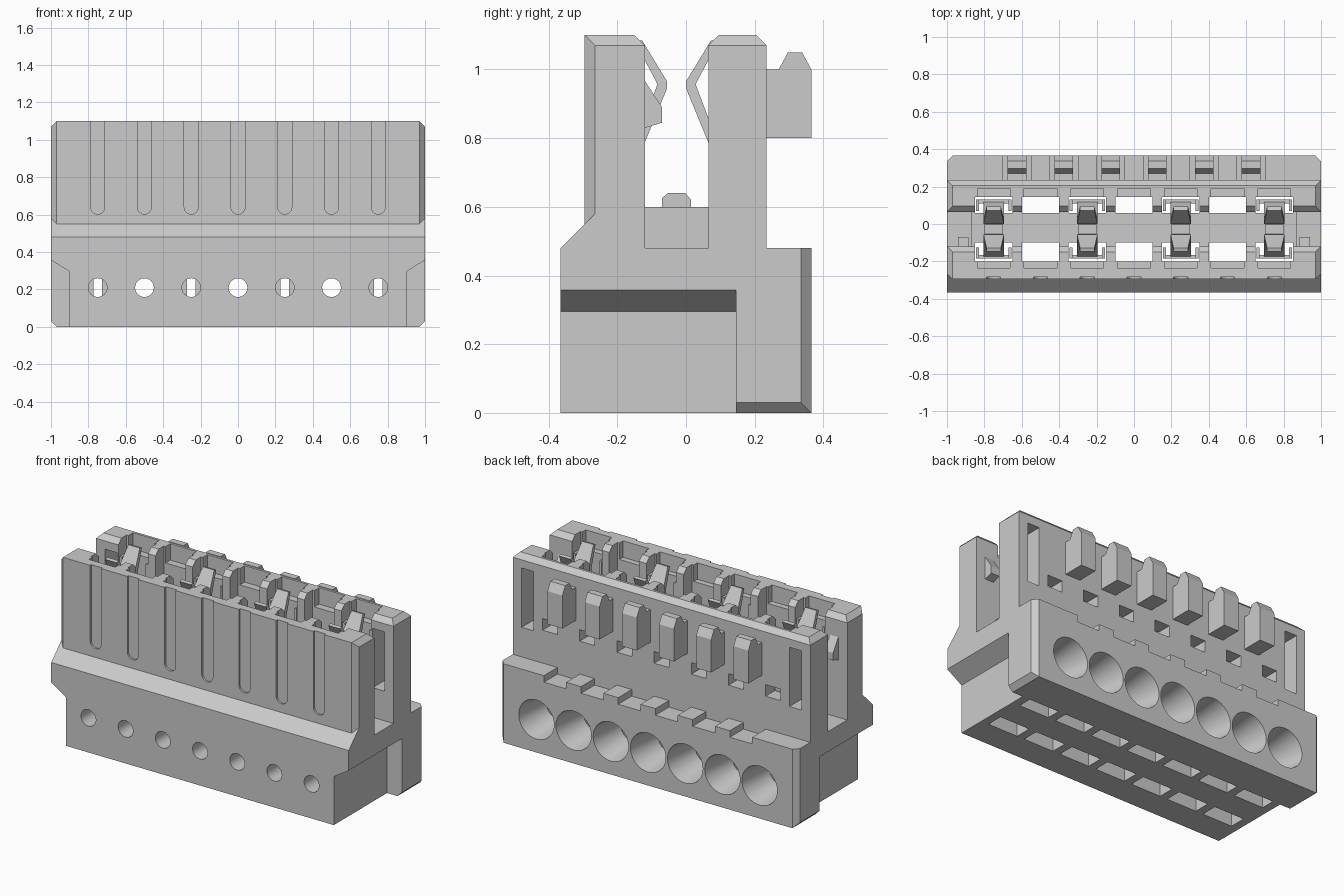
import bpy, bmesh, math
from mathutils import Vector

cube = bpy.data.objects.get("Cube")
if cube:
    bpy.data.objects.remove(cube, do_unlink=True)

grey = bpy.data.materials.new("light_grey")
grey.use_nodes = True
grey.diffuse_color = (0.6, 0.6, 0.6, 1)
grey.node_tree.nodes["Principled BSDF"].inputs["Base Color"].default_value = (0.6, 0.6, 0.6, 1)

PITCH = [0.25 * i for i in range(-3, 4)]
BETWEEN = [0.25 * i + 0.125 for i in range(-3, 3)]


def prism(bm, pts, axis, lo, hi):
    """Extrude a 2D outline along an axis (the pair keeps x, y, z order)."""
    def place(p, d):
        c = list(p)
        c.insert("xyz".index(axis), d)
        return bm.verts.new(c)
    a = [place(p, lo) for p in pts]
    b = [place(p, hi) for p in pts]
    n = len(pts)
    faces = [bm.faces.new(a), bm.faces.new(b[::-1])]
    faces += [bm.faces.new((a[i], b[i], b[(i + 1) % n], a[(i + 1) % n])) for i in range(n)]
    bmesh.ops.recalc_face_normals(bm, faces=faces)
    return a + b


def box(bm, x0, x1, y0, y1, z0, z1):
    return prism(bm, [(x0, y0), (x1, y0), (x1, y1), (x0, y1)], "z", z0, z1)


def disc(cx, cz, r, n=32, start=0.0, sweep=2 * math.pi):
    return [(cx + r * math.cos(start + sweep * i / n), cz + r * math.sin(start + sweep * i / n))
            for i in range(n)]


def make(name, bm):
    mesh = bpy.data.meshes.new(name)
    bm.to_mesh(mesh)
    bm.free()
    mesh.materials.append(grey)
    ob = bpy.data.objects.new(name, mesh)
    bpy.context.collection.objects.link(ob)
    return ob


def cut(target, bm):
    """Subtract the pieces in bm from the target, then drop the cutter."""
    cutter = make("cutter", bm)
    mod = target.modifiers.new("cut", "BOOLEAN")
    mod.operation, mod.solver, mod.object = "DIFFERENCE", "EXACT", cutter
    dg = bpy.context.evaluated_depsgraph_get()
    dg.update()
    mesh = bpy.data.meshes.new_from_object(target.evaluated_get(dg))
    target.modifiers.clear()
    target.data = mesh
    bpy.data.objects.remove(cutter, do_unlink=True)


# Housing: side profile with two tall walls and a channel between
bm = bmesh.new()
prism(bm, [(-.365, 0), (.365, 0), (.365, .48), (.235, .48), (.235, 1.07), (.205, 1.1),
           (.095, 1.1), (.065, 1.07), (.065, .6), (-.12, .6), (-.12, 1.07), (-.15, 1.1),
           (-.295, 1.1), (-.295, .55), (-.365, .48)], "x", -1, 1)
housing = make("housing", bm)

# End shaping, both sides: undercut, chamfers, lowered channel floor
END_CUTS = [
    ([(.9, -.1), (1.1, -.1), (1.1, .42), (.9, .295)], "y", -.5, .145),
    ([(.94, -.03), (1.05, -.03), (1.05, .08)], "y", .1, .5),
    ([(1.05, .285), (1.05, .385), (.95, .385)], "z", -.1, 1.2),
    ([(1.05, -.215), (.95, -.315), (1.05, -.315)], "z", .5, 1.2),
    ([(1.05, 1.02), (1.05, 1.12), (.95, 1.12)], "y", -.5, .5),
    ([(.87, -.12), (1.1, -.12), (1.1, .065), (.87, .065)], "z", .48, .8),
]
for k, (pts, axis, lo, hi) in enumerate(END_CUTS):
    bm = bmesh.new()
    for s in (-1, 1):
        verts = prism(bm, [(s * p[0], p[1]) for p in pts], axis, lo, hi)
        if k == 3:  # wall corner chamfer ends on the front slope
            for v in verts:
                if v.co.z < 1:
                    v.co.z = v.co.y + .845
    cut(housing, bm)

# Contact pockets running through to the underside
bm = bmesh.new()
for x in PITCH:
    box(bm, x - .1, x + .1, .06, .145, -.1, 1.2)
    box(bm, x - .1, x + .1, -.2, -.1, -.1, 1.2)
cut(housing, bm)

# Lead-in recesses at the pocket mouths
bm = bmesh.new()
for x in PITCH:
    box(bm, x - .088, x + .088, .1, .19, 1.0, 1.2)
    box(bm, x - .088, x + .088, -.235, -.15, 1.0, 1.2)
cut(housing, bm)

# Front grooves with rounded lower ends
bm = bmesh.new()
for x in PITCH:
    arc = disc(x, .64, .0375, 12, math.pi, math.pi) + [(x + .0375, .64)]
    prism(bm, arc + [(x + .0375, 1.2), (x - .0375, 1.2)], "y", -.4, -.283)
cut(housing, bm)

# Front test holes
bm = bmesh.new()
for x in PITCH:
    prism(bm, disc(x, .21, .05), "y", -.5, .2)
cut(housing, bm)

# Rear wire funnels
bm = bmesh.new()
for x in PITCH:
    for v in prism(bm, disc(x, .2, .12, 40), "y", .12, .375):
        if v.co.y < .2:
            v.co.x = x + (v.co.x - x) * .7
            v.co.z = .2 + (v.co.z - .2) * .7
cut(housing, bm)

# Rear wall windows, end slots and shelf notches
bm = bmesh.new()
for x in PITCH:
    box(bm, x - .05, x + .05, .11, .3, .68, .75)
for x in (-.9, .9):
    box(bm, x - .04, x + .04, 0, .3, .66, 1.02)
for x in BETWEEN:
    box(bm, x - .075, x + .075, .235, .4, .44, .55)
cut(housing, bm)

# Rear coding tabs
bm = bmesh.new()
for x in BETWEEN:
    prism(bm, [(.23, .8), (.365, .8), (.365, 1.0), (.338, 1.05), (.297, 1.05),
               (.27, 1.0), (.23, 1.0)], "x", x - .05, x + .05)
tabs = make("rear_tabs", bm)

# Latch wedges inside the front wall
bm = bmesh.new()
for x in (-.912, .912):
    prism(bm, [(-.125, .975), (-.07, .89), (-.07, .845), (-.125, .828)], "x", x - .028, x + .028)
latches = make("latch_wedges", bm)

# Spring contacts: bent arms, legs, side plates and a centre pad
bm = bmesh.new()
ARM = [(-.18, .7), (-.16, .69), (-.055, .945), (-.055, .965), (-.128, 1.085), (-.148, 1.08),
       (-.083, .957)]
for x in (-.75, -.25, .25, .75):
    for side in (1, -1):
        def my(y):
            return y if side == 1 else -.055 - y
        for v in prism(bm, [(my(y), z) for y, z in ARM], "x", x - .055, x + .055):
            if v.co.z > 1:
                v.co.x = x + (v.co.x - x) * .7
        y0, y1 = sorted((my(-.185), my(-.165)))
        box(bm, x - .09, x + .09, y0, y1, .55, .72)
        for s in (-1, 1):
            xa, xb = sorted((x + s * .022, x + s * .09))
            box(bm, xa, xb, y0, y1, .08, .55)
            xa, xb = sorted((x + s * .08, x + s * .095))
            ya, yb = sorted((my(-.185), my(-.125)))
            box(bm, xa, xb, ya, yb, .08, 1.0)
    prism(bm, [(-.07, .59), (.015, .59), (.015, .62), (-.002, .64), (-.053, .64), (-.07, .625)],
          "x", x - .05, x + .05)
contacts = make("spring_contacts", bm)

# Keep edges crisp while the bores stay smooth
for ob in (housing, tabs, latches, contacts):
    bpy.ops.object.select_all(action="DESELECT")
    ob.select_set(True)
    bpy.context.view_layer.objects.active = ob
    bpy.ops.object.shade_smooth_by_angle(angle=math.radians(25))
